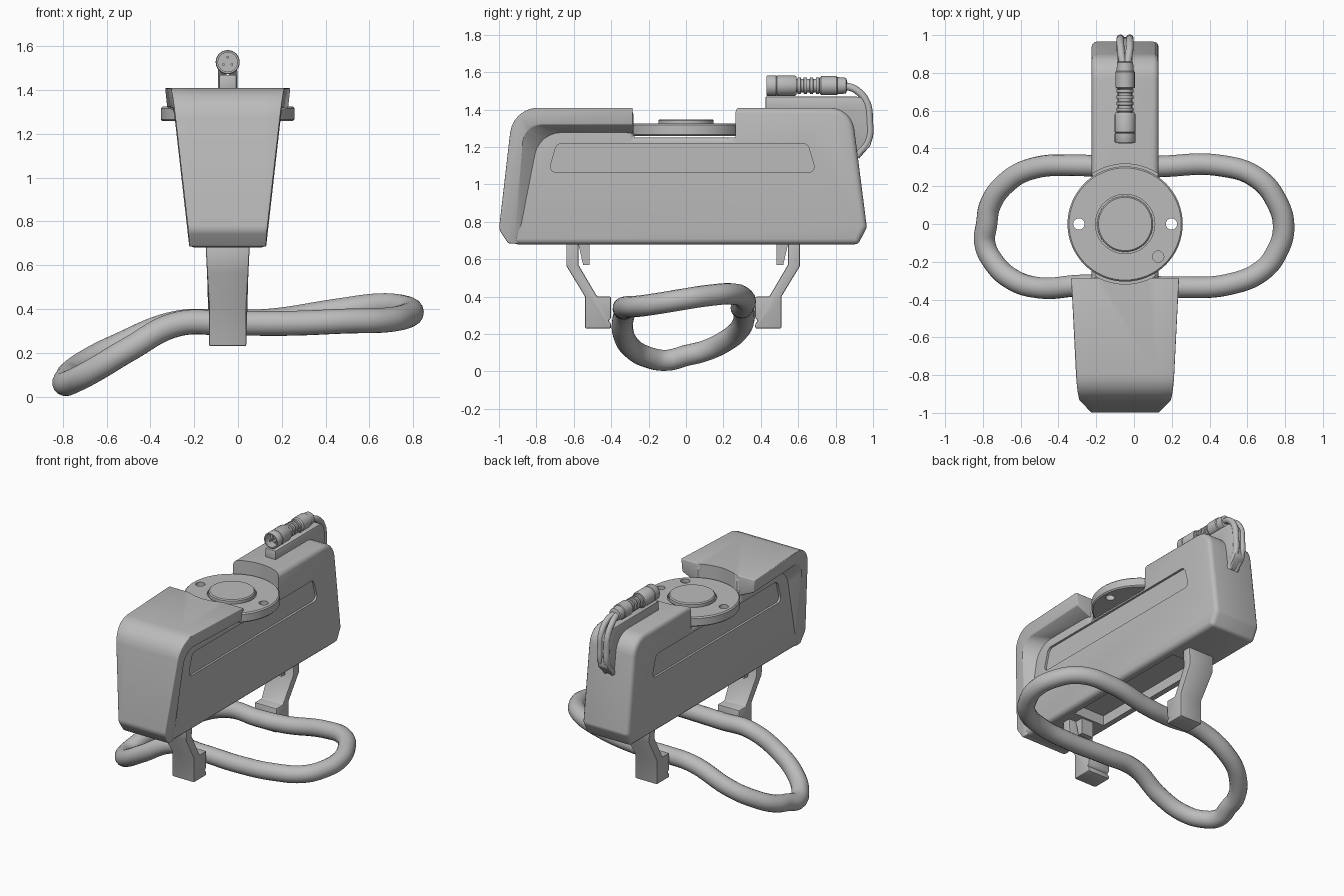
import bpy, bmesh, math
from mathutils import Vector, Matrix

if "Cube" in bpy.data.objects:
    bpy.data.objects.remove(bpy.data.objects["Cube"], do_unlink=True)

CX = -0.047  # centre plane of the body

grey = bpy.data.materials.new("light_grey")
grey.use_nodes = True
grey.diffuse_color = (0.5, 0.5, 0.5, 1)
grey.node_tree.nodes["Principled BSDF"].inputs["Base Color"].default_value = (0.5, 0.5, 0.5, 1)


def rounded(points, steps=6):
    """Closed outline from (a, b[, radius]) corners, with arcs at the radii."""
    out = []
    n = len(points)
    for i, p in enumerate(points):
        v = Vector(p[:2])
        if len(p) < 3:
            out.append(tuple(v))
            continue
        d1 = (Vector(points[i - 1][:2]) - v).normalized()
        d2 = (Vector(points[(i + 1) % n][:2]) - v).normalized()
        half = d1.angle(d2) / 2
        centre = v + (d1 + d2).normalized() * p[2] / math.sin(half)
        a = v + d1 * p[2] / math.tan(half) - centre
        b = v + d2 * p[2] / math.tan(half) - centre
        ang = a.angle_signed(b)
        for k in range(steps + 1):
            t = -ang * k / steps
            c, s = math.cos(t), math.sin(t)
            out.append((centre.x + a.x * c - a.y * s, centre.y + a.x * s + a.y * c))
    return out


def loft(name, rings):
    """Skin rings of equal length and cap both ends."""
    bm = bmesh.new()
    vs = [[bm.verts.new(p) for p in r] for r in rings]
    n = len(rings[0])
    for r, q in zip(vs, vs[1:]):
        for i in range(n):
            j = (i + 1) % n
            bm.faces.new((r[i], r[j], q[j], q[i]))
    bm.faces.new(vs[0])
    bm.faces.new(vs[-1])
    bmesh.ops.recalc_face_normals(bm, faces=bm.faces)
    me = bpy.data.meshes.new(name)
    bm.to_mesh(me)
    bm.free()
    me.materials.append(grey)
    ob = bpy.data.objects.new(name, me)
    bpy.context.collection.objects.link(ob)
    return ob


def prism(name, outline, half, x=CX):
    """Extrude a (y, z) outline along x; half is a width or a rule f(y, z)."""
    f = half if callable(half) else (lambda y, z: half)
    return loft(name, [[(x + s * f(y, z), y, z) for y, z in outline] for s in (-1, 1)])


def lathe(name, profile, x, y, z, along_y=False, n=40):
    """Turn a (radius, height) profile about the z or y axis."""
    m = Matrix.Translation((x, y, z))
    if along_y:
        m = m @ Matrix.Rotation(-math.pi / 2, 4, "X")
    return loft(name, [[m @ Vector((r * math.cos(2 * math.pi * i / n),
                                    r * math.sin(2 * math.pi * i / n), h))
                        for i in range(n)] for r, h in profile])


def activate(ob):
    bpy.ops.object.select_all(action="DESELECT")
    ob.select_set(True)
    bpy.context.view_layer.objects.active = ob


def bevel(ob, width, segments=3, angle=35):
    m = ob.modifiers.new("bevel", "BEVEL")
    m.width, m.segments, m.limit_method = width, segments, "ANGLE"
    m.angle_limit = math.radians(angle)
    activate(ob)
    bpy.ops.object.modifier_apply(modifier=m.name)


def cut(ob, cutters):
    for c in cutters:
        m = ob.modifiers.new("cut", "BOOLEAN")
        m.operation, m.solver, m.object = "DIFFERENCE", "EXACT", c
        activate(ob)
        bpy.ops.object.modifier_apply(modifier=m.name)


def smooth(ob, angle=32):
    activate(ob)
    bpy.ops.object.shade_smooth_by_angle(angle=math.radians(angle))


def cable(name, points, radius, cyclic=False):
    cu = bpy.data.curves.new(name, "CURVE")
    cu.dimensions = "3D"
    cu.bevel_depth, cu.bevel_resolution, cu.resolution_u = radius, 6, 10
    cu.use_fill_caps = True
    sp = cu.splines.new("BEZIER")
    sp.bezier_points.add(len(points) - 1)
    for b, p in zip(sp.bezier_points, points):
        b.co = p
        b.handle_left_type = b.handle_right_type = "AUTO"
    sp.use_cyclic_u = cyclic
    cu.materials.append(grey)
    ob = bpy.data.objects.new(name, cu)
    bpy.context.collection.objects.link(ob)
    activate(ob)
    bpy.ops.object.convert(target="MESH")
    smooth(bpy.context.object, 50)


# Main housing
housing = prism("housing", rounded([
    (-0.93, 0.68), (-0.86, 1.39, 0.1), (-0.28, 1.40), (-0.28, 1.25), (0.24, 1.25),
    (0.24, 1.41), (0.885, 1.41, 0.13), (0.967, 0.77, 0.04), (0.92, 0.68, 0.03)]), 0.178)
bevel(housing, 0.03)

# Flared front cowl: narrow rim outside, wider root where it meets the housing
outer = [(-0.95, 0.685, 0.015), (-1.0, 0.76, 0.06), (-0.925, 1.41, 0.15), (-0.285, 1.41)]
rim = rounded(outer + [(-0.285, 1.32), (-0.865, 1.32, 0.1), (-0.92, 0.685)])
root = rounded(outer + [(-0.285, 1.27), (-0.77, 1.27, 0.15), (-0.88, 0.685)])


def flare(y, z):
    return 0.178 + 0.075 * (z - 0.72) / 0.69 + 0.03 * (y + 0.95) / 0.6


cowl = loft("front_cowl", [
    [(CX - flare(*p), *p) for p in rim], [(CX - 0.165, *p) for p in root],
    [(CX + 0.165, *p) for p in root], [(CX + flare(*p), *p) for p in rim]])
bevel(cowl, 0.028)

# Round seat for the flange, side panel recesses and underside channel
seat = lathe("seat_cutter", [(0.318, 1.25), (0.318, 1.6)], CX, 0, 0, n=64)
panel = rounded([(-0.735, 1.065, 0.03), (-0.69, 1.22, 0.04), (0.65, 1.22, 0.04), (0.695, 1.065, 0.03)])
panels = [prism("panel_cutter", panel, 0.05, CX + s * 0.213) for s in (-1, 1)]
channel = prism("channel_cutter", [(-0.5, 0.6), (-0.5, 0.75), (0.47, 0.75), (0.47, 0.6)], 0.12)
cutters = [seat, channel] + panels
cut(housing, cutters)
cut(cowl, [seat])
smooth(housing)
smooth(cowl)

# Mounting flange with through holes and a blind hole
flange = lathe("flange", [(0.297, 1.258), (0.305, 1.266), (0.305, 1.317), (0.297, 1.325)], CX, 0, 0, n=64)
holes = [lathe("hole_cutter", [(0.03, a), (0.03, 1.4)], x, y, 0, n=24)
         for x, y, a in ((CX - 0.245, 0, 1.2), (CX + 0.245, 0, 1.2), (CX + 0.175, -0.173, 1.3))]
groove = lathe("groove_cutter", [(0.157, 1.31), (0.157, 1.4)], CX, 0, 0, n=64)
cut(flange, holes + [groove])
smooth(flange)
smooth(lathe("flange_cap", [(0.148, 1.29), (0.148, 1.341), (0.141, 1.348)], CX, 0, 0, n=64))
for c in cutters + holes + [groove]:
    bpy.data.objects.remove(c, do_unlink=True)

# Legs with clips, mirrored front to back
leg = [(-0.64, 0.70), (-0.64, 0.565), (-0.54, 0.40), (-0.54, 0.23), (-0.40, 0.23), (-0.40, 0.255),
       (-0.415, 0.27), (-0.40, 0.285), (-0.40, 0.40), (-0.475, 0.40), (-0.575, 0.57), (-0.575, 0.70)]
tab = [(-0.58, 0.70), (-0.55, 0.57), (-0.515, 0.57), (-0.515, 0.70)]
for name, s in (("front", 1), ("rear", -1)):
    def place(o):
        return [(-0.015 + s * (y + 0.015), z) for y, z in o]
    ob = prism(name + "_leg", place(leg), lambda y, z: 0.085 + 0.016 * max(0, min(1, (z - 0.4) / 0.28)))
    bevel(ob, 0.008, 2)
    smooth(ob)
    prism(name + "_leg_tab", place(tab), 0.045)

# Bent tube loop
cable("tube_loop", [
    (-0.05, 0.295, 0.34), (0.15, 0.305, 0.345), (0.45, 0.31, 0.39), (0.65, 0.245, 0.415),
    (0.76, 0.11, 0.405), (0.792, -0.02, 0.385), (0.76, -0.14, 0.365), (0.68, -0.245, 0.35),
    (0.5, -0.32, 0.345), (0.25, -0.335, 0.335), (-0.05, -0.325, 0.335), (-0.28, -0.325, 0.33),
    (-0.5, -0.338, 0.215), (-0.65, -0.29, 0.125), (-0.745, -0.2, 0.075), (-0.79, -0.1, 0.06),
    (-0.78, 0.0, 0.085), (-0.762, 0.1, 0.11), (-0.68, 0.215, 0.165), (-0.55, 0.29, 0.23),
    (-0.28, 0.31, 0.335)], 0.057, True)

# Connector bracket on the rear top
bracket = prism("connector_bracket", rounded([
    (0.425, 1.39), (0.425, 1.47), (0.985, 1.47, 0.08), (0.99, 1.21, 0.04), (0.92, 1.14), (0.80, 1.39)]), 0.04)
bevel(bracket, 0.006, 2)
smooth(bracket)

# Cable connector: socket, ribbed neck and strain relief
smooth(lathe("connector_socket", [
    (0.001, 0.06), (0.044, 0.06), (0.044, 0.0), (0.052, 0.0), (0.055, 0.005), (0.055, 0.05), (0.052, 0.053),
    (0.055, 0.056), (0.055, 0.15), (0.05, 0.16), (0.001, 0.16)], CX, 0.43, 1.528, True))
neck = [(0.036, 0.0)]
for k in range(4):
    neck += [(0.036, 0.01 + k * 0.033), (0.045, 0.012 + k * 0.033),
             (0.045, 0.028 + k * 0.033), (0.036, 0.03 + k * 0.033)]
smooth(lathe("connector_neck", neck, CX, 0.585, 1.528, True))
smooth(lathe("connector_relief", [
    (0.04, 0.0), (0.051, 0.008), (0.051, 0.09), (0.046, 0.095), (0.042, 0.14), (0.03, 0.145)],
    CX, 0.715, 1.528, True))
for k in range(3):
    a = math.radians(90 + 120 * k)
    lathe("connector_pin", [(0.006, 0.02), (0.006, 0.07)], CX + 0.022 * math.cos(a), 0.43,
          1.528 + 0.022 * math.sin(a), True, 10)

# Twin leads running from the connector down the back
for s in (-1, 1):
    cable("cable_lead", [
        (CX + s * 0.012, 0.85, 1.528), (CX + s * 0.022, 0.91, 1.505), (CX + s * 0.025, 0.965, 1.44),
        (CX + s * 0.025, 0.98, 1.34), (CX + s * 0.025, 0.975, 1.24), (CX + s * 0.025, 0.91, 1.15)], 0.02)
